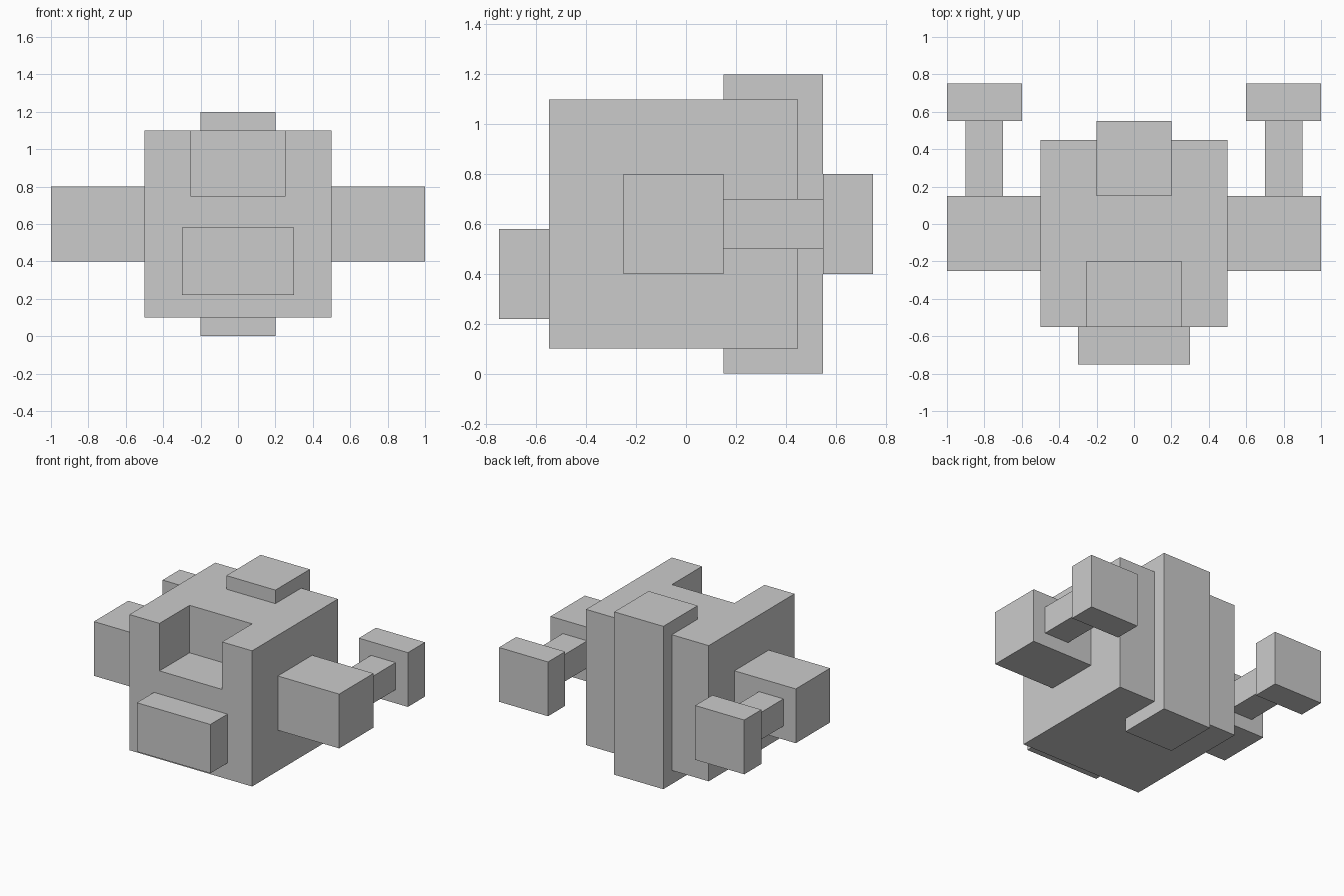
import bpy

if "Cube" in bpy.data.objects:
    bpy.data.objects.remove(bpy.data.objects["Cube"])


def box(name, x, y, z):
    """Axis-aligned box from (min, max) ranges."""
    bpy.ops.mesh.primitive_cube_add(size=1, location=[(a + b) / 2 for a, b in (x, y, z)])
    obj = bpy.context.object
    obj.name = name
    obj.scale = [b - a for a, b in (x, y, z)]
    bpy.ops.object.transform_apply(location=False, rotation=False, scale=True)
    return obj


# Main body with an open pocket in the upper front edge
body = box("body", (-0.5, 0.5), (-0.55, 0.45), (0.1, 1.1))
cutter = box("pocket_cutter", (-0.255, 0.255), (-0.75, -0.2), (0.75, 1.3))
cutter.hide_render = True
cutter.hide_viewport = True
cutter.display_type = 'WIRE'
pocket = body.modifiers.new("pocket", 'BOOLEAN')
pocket.operation = 'DIFFERENCE'
pocket.solver = 'EXACT'
pocket.object = cutter

# Tall spine at the back, standing on the ground, and the front block
box("back_spine", (-0.2, 0.2), (0.15, 0.55), (0.0, 1.2))
box("front_block", (-0.3, 0.3), (-0.75, -0.55), (0.22, 0.58))

# Side arms, each with a rod and end block pointing backwards
for side, s in (("left", -1), ("right", 1)):
    for part, x, y, z in (
        ("arm", (0.5, 1.0), (-0.25, 0.15), (0.4, 0.8)),
        ("rod", (0.7, 0.9), (0.15, 0.55), (0.5, 0.7)),
        ("end_block", (0.6, 1.0), (0.55, 0.75), (0.4, 0.8)),
    ):
        box(f"{side}_{part}", sorted(s * v for v in x), y, z)
